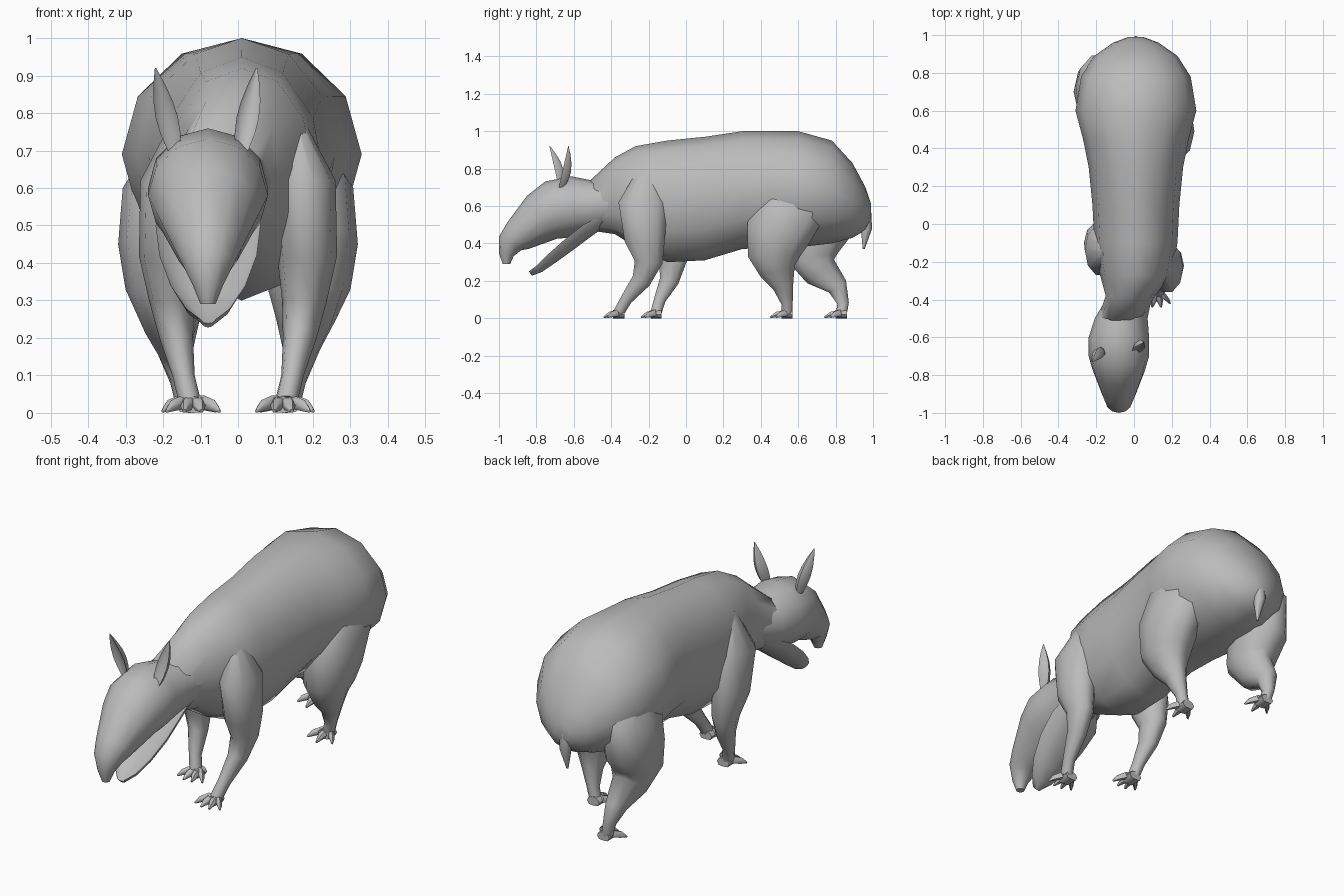
import bpy, bmesh, math
from mathutils import Vector

if "Cube" in bpy.data.objects:
    bpy.data.objects.remove(bpy.data.objects["Cube"])

COLOUR = (.5, .5, .5, 1)
grey = bpy.data.materials.new("hide grey")
grey.use_nodes = True
grey.diffuse_color = COLOUR
grey.node_tree.nodes["Principled BSDF"].inputs["Base Color"].default_value = COLOUR


def loft(name, rings, sides=12, hollow=1, upright=False):
    """Skin rings (x, y, z, half width, half depth) set square to their path,
    or standing upright. A negative hollow turns one half of each ring inwards."""
    bm = bmesh.new()
    loops = []
    for index, (x, y, z, width, depth) in enumerate(rings):
        before = rings[max(index - 1, 0)]
        after = rings[min(index + 1, len(rings) - 1)]
        along = Vector((0, after[1] - before[1], after[2] - before[2])).normalized()
        across = Vector((0, 0, 1)) if upright else Vector((0, -along.z, along.y))
        loop = []
        for step in range(sides):
            angle = math.tau * step / sides
            rise = math.sin(angle) * depth
            if rise > 0:
                rise *= hollow
            point = Vector((x + width * math.cos(angle), y, z)) + across * rise
            point.z = max(point.z, 0)
            loop.append(bm.verts.new(point))
        loops.append(loop)
    for low, high in zip(loops, loops[1:]):
        for step in range(sides):
            following = (step + 1) % sides
            bm.faces.new((low[step], low[following], high[following], high[step]))
    bm.faces.new(loops[0])
    bm.faces.new(loops[-1])
    bmesh.ops.recalc_face_normals(bm, faces=bm.faces)
    mesh = bpy.data.meshes.new(name)
    bm.to_mesh(mesh)
    bm.free()
    mesh.materials.append(grey)
    part = bpy.data.objects.new(name, mesh)
    bpy.context.collection.objects.link(part)
    bpy.ops.object.select_all(action="DESELECT")
    part.select_set(True)
    bpy.context.view_layer.objects.active = part
    bpy.ops.object.shade_smooth_by_angle(angle=math.radians(55))


def lean(y):
    """Sideways bend of the neck and head."""
    return max(-.08, min(.01, (y + .33) * .4))


def foot(name, x, y, toe_count):
    """Low pad with pointed toes fanning forward."""
    loft(name + "_pad", [(x, y + offset, .02, .035, .025) for offset in (.03, 0, -.03)], 8)
    for toe in range(toe_count):
        spread = 2 * toe / (toe_count - 1) - 1
        reach = .09 - .03 * abs(spread)
        rings = []
        for part, height, girth in ((0, .03, .02), (.6, .02, .017), (1, .005, .005)):
            sideways = spread * (.02 + .05 * part)
            rings.append((x + sideways, y - reach * part, height, girth, girth))
        loft(f"{name}_toe_{toe + 1}", rings, 6)


def leg(name, side, stance, heights, girths, path, toe_count):
    """Limb bowed outwards, deeper towards the body, ending in a foot."""
    rings = []
    for y, z, girth in zip(path, heights, girths):
        bow = .32 * z * (.9 - z)
        rings.append((side * (stance + bow), y, z, girth, girth * (1 + z)))
    loft(name + "_leg", rings, 10)
    foot(name + "_foot", side * stance, path[-1], toe_count)


# Torso: position along the back, top, bottom, half width
torso = [(-.52, .73, .47, .12), (-.38, .86, .45, .13), (-.27, .92, .38, .19),
         (-.1, .95, .3, .22), (.1, .97, .31, .23), (.3, 1, .37, .25), (.45, 1, .38, .28),
         (.6, 1, .38, .32), (.78, .95, .4, .29), (.89, .83, .43, .22),
         (.96, .7, .47, .12), (.99, .61, .53, .04)]
loft("torso", [(lean(y), y, (top + bottom) / 2, width, (top - bottom) / 2)
               for y, top, bottom, width in torso], upright=True)

# Head, from the drooping snout tip back to the neck
head = [(-.96, .29, .02), (-.96, .34, .04), (-.94, .4, .07), (-.9, .44, .09),
        (-.77, .54, .14), (-.7, .58, .16), (-.6, .6, .16), (-.5, .6, .14), (-.4, .62, .12)]
loft("head", [(lean(y), y, z, girth, girth) for y, z, girth in head])

# Open lower jaw, scooped on top, rooted in the cheeks
jaw = [(-.84, .25, .02), (-.8, .28, .06), (-.74, .34, .1), (-.65, .42, .13),
       (-.55, .5, .14), (-.45, .55, .1)]
loft("lower_jaw", [(lean(y), y, z, girth, .02 + girth * .4) for y, z, girth in jaw], hollow=-.5)

# Leaf-shaped ears with hollow fronts
EAR_STEPS = 5
for name, base_x, lean_x, lean_y in (("left_ear", .01, .04, .05), ("right_ear", -.17, -.05, -.05)):
    rings = []
    for step in range(EAR_STEPS + 1):
        rise = step / EAR_STEPS
        girth = .03 * math.sin(math.pi * (.2 + .78 * rise))
        rings.append((base_x + lean_x * rise, -.68 + lean_y * rise, .7 + .22 * rise,
                      girth, girth * 1.5))
    loft(name, rings, 8, hollow=-.3)

# Front legs, shoulders sunk in the chest, the left paw reaching forward
front_heights = (.8, .62, .42, .3, .2, .1, .03)
front_girths = (.02, .085, .08, .06, .045, .03, .03)
for name, side, path in (("left_front", 1, (-.22, -.23, -.22, -.2, -.24, -.32, -.36)),
                         ("right_front", -1, (-.15, -.14, -.1, -.07, -.09, -.14, -.16))):
    leg(name, side, .12, front_heights, front_girths, path, 4)

# Hind legs, thighs sunk in the rump, the right one bent behind
hind_heights = (.8, .6, .45, .33, .25, .17, .08, .02)
hind_girths = (.03, .12, .125, .11, .08, .05, .03, .03)
for name, side, path in (("left_hind", 1, (.6, .57, .49, .47, .49, .52, .54, .54)),
                         ("right_hind", -1, (.66, .71, .7, .67, .72, .81, .84, .83))):
    leg(name, side, .13, hind_heights, hind_girths, path, 3)

# Tail hanging from the rump
tail = [(.92, .66, .04), (.96, .58, .03), (.965, .48, .03), (.95, .37, .005)]
loft("tail", [(.01, y, z, girth, girth) for y, z, girth in tail], 8)
